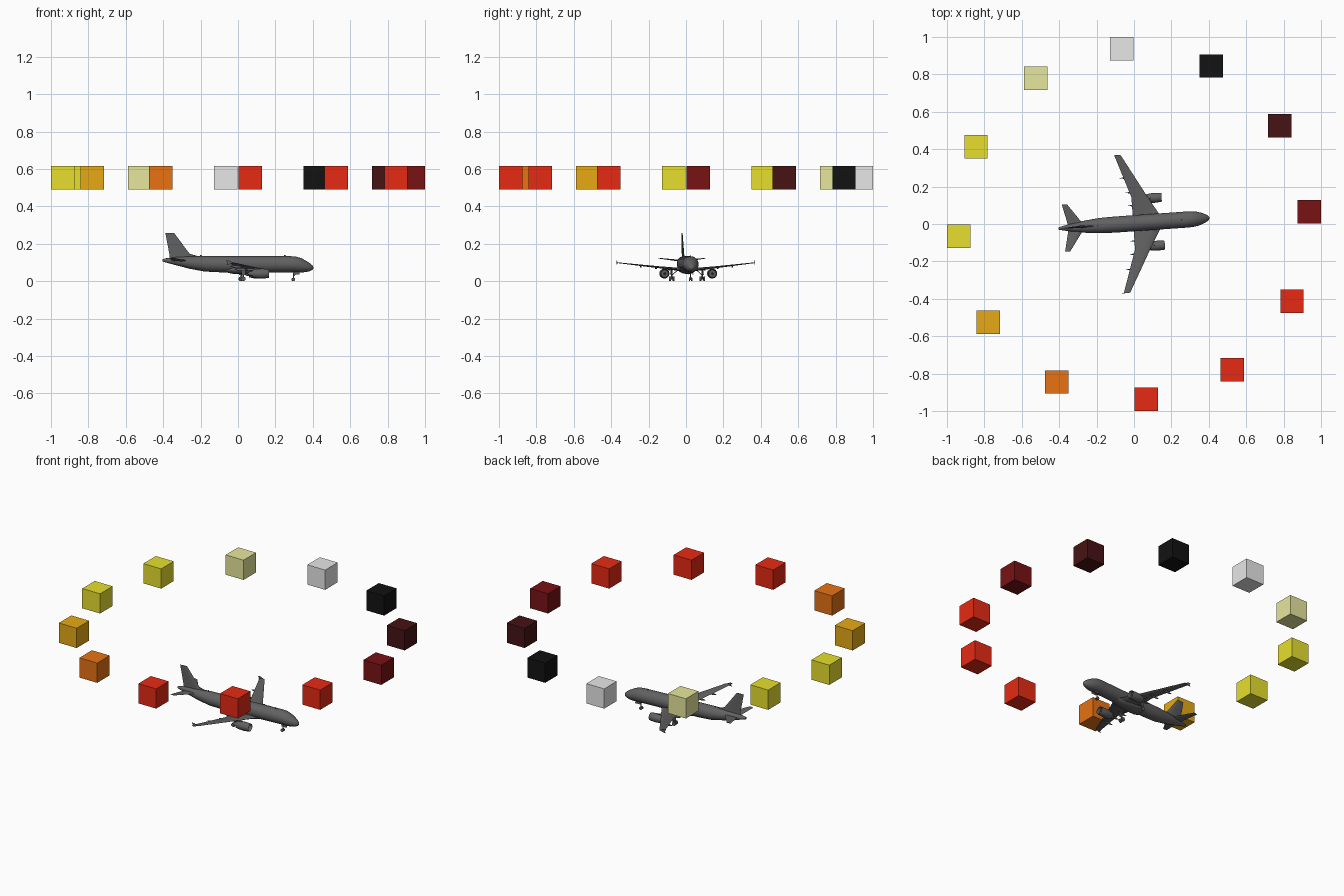
import bpy, bmesh, math
from mathutils import Vector, Matrix

cube = bpy.data.objects.get("Cube")
if cube:
    bpy.data.objects.remove(cube, do_unlink=True)

TURN = math.radians(4)
PLACE = Matrix.Rotation(TURN, 4, 'Z') @ Matrix.Translation((0, 0.004, 0))


def material(name, rgb):
    m = bpy.data.materials.new(name)
    m.use_nodes = True
    m.diffuse_color = (*rgb, 1)
    m.node_tree.nodes["Principled BSDF"].inputs["Base Color"].default_value = (*rgb, 1)
    return m


grey = material("airframe grey", (0.12, 0.12, 0.12))
ring_colors = {
    "maroon": (0.19, 0.006, 0.007),
    "dark maroon": (0.063, 0.006, 0.007),
    "black": (0.006, 0.006, 0.006),
    "white": (0.8, 0.8, 0.8),
    "pale yellow": (0.8, 0.8, 0.34),
    "yellow": (0.8, 0.74, 0.027),
    "amber": (0.8, 0.4, 0.007),
    "orange": (0.8, 0.17, 0.007),
    "red": (0.8, 0.023, 0.007),
}
mats = {n: material(n, c) for n, c in ring_colors.items()}


def finish(name, bm, mat, place=PLACE, smooth=True):
    """Turn a bmesh into an object, smooth except at sharp edges."""
    bmesh.ops.recalc_face_normals(bm, faces=bm.faces)
    bm.transform(place)
    for f in bm.faces:
        f.smooth = smooth
    for e in bm.edges:
        e.smooth = e.calc_face_angle(0) < 0.65
    me = bpy.data.meshes.new(name)
    bm.to_mesh(me)
    bm.free()
    me.materials.append(mat)
    ob = bpy.data.objects.new(name, me)
    bpy.context.collection.objects.link(ob)
    return ob


def loft(name, rings):
    """Skin a list of equal point rings and cap both ends."""
    bm = bmesh.new()
    vs = [[bm.verts.new(p) for p in r] for r in rings]
    n = len(vs[0])
    for a, b in zip(vs, vs[1:]):
        for i in range(n):
            j = (i + 1) % n
            bm.faces.new((a[i], a[j], b[j], b[i]))
    bm.faces.new(vs[0])
    bm.faces.new(vs[-1])
    return finish(name, bm, grey)


def tube(name, sections, y=0, sides=24):
    """Body along x from sections of (x, z centre, half width, half height)."""
    turns = [2 * math.pi * i / sides for i in range(sides)]
    return loft(name, [[(x, y + w * math.cos(t), z + h * math.sin(t)) for t in turns]
                       for x, z, w, h in sections])


# chord fraction (from leading edge) and thickness fraction of the aerofoil
FOIL = [(0, 0), (0.06, 0.32), (0.3, 0.55), (0.65, 0.36), (1, 0.02),
        (0.65, -0.3), (0.3, -0.45), (0.06, -0.28)]


def foil(name, sections, upright=False):
    """Wing from sections of (leading x, trailing x, span, height, thickness)."""
    rings = []
    for lead, trail, span, high, thick in sections:
        ring = []
        for c, t in FOIL:
            x = lead + (trail - lead) * c
            ring.append((x, t * thick, high) if upright else (x, span, high + t * thick))
        rings.append(ring)
    return loft(name, rings)


def cylinder(name, start, end, radius, sides=12):
    a, b = Vector(start), Vector(end)
    d = b - a
    bm = bmesh.new()
    bmesh.ops.create_cone(bm, cap_ends=True, segments=sides, radius1=radius,
                          radius2=radius, depth=d.length)
    bm.transform(Matrix.Translation((a + b) / 2) @ d.to_track_quat('Z', 'Y').to_matrix().to_4x4())
    return finish(name, bm, grey)


def wheel_pair(name, x, y, radius, gap, width):
    for s, label in ((1, "left"), (-1, "right")):
        c = y + s * gap
        cylinder(f"{name}_{label}", (x, c - width / 2, radius), (x, c + width / 2, radius), radius, 16)
    cylinder(name + "_axle", (x, y - gap, radius), (x, y + gap, radius), 0.0025, 8)


# Fuselage and belly fairing
body = [(0.405, 0.072, 0.003), (0.399, 0.073, 0.012), (0.386, 0.075, 0.021),
        (0.366, 0.079, 0.030), (0.34, 0.085, 0.038), (0.31, 0.09, 0.042),
        (0.28, 0.091, 0.043), (-0.1, 0.091, 0.043), (-0.18, 0.093, 0.041),
        (-0.26, 0.1, 0.033), (-0.33, 0.107, 0.022), (-0.385, 0.111, 0.011),
        (-0.404, 0.112, 0.006)]
tube("fuselage", [(x, z, r, r) for x, z, r in body], sides=32)
tube("belly_fairing", [(0.17, 0.062, 0.015, 0.008), (0.13, 0.062, 0.039, 0.02),
                       (0.05, 0.062, 0.045, 0.023), (-0.03, 0.062, 0.042, 0.022),
                       (-0.09, 0.064, 0.015, 0.01)])

# Tail fin with a small fillet at its foot, and roof aerials
foil("tail_fin", [(-0.235, -0.365, 0, 0.112, 0.014), (-0.252, -0.366, 0, 0.137, 0.013),
                  (-0.342, -0.389, 0, 0.258, 0.005)], upright=True)
foil("fin_fillet", [(-0.195, -0.33, 0, 0.128, 0.008), (-0.268, -0.33, 0, 0.15, 0.006)], upright=True)
for name, x in (("front_aerial", 0.26), ("rear_aerial", -0.19)):
    foil(name, [(x, x - 0.014, 0, 0.13, 0.003), (x - 0.006, x - 0.014, 0, 0.141, 0.002)], upright=True)

for s, side in ((1, "left"), (-1, "right")):
    # Wing with trailing edge kink and tip fence
    foil(side + "_wing", [(0.152, -0.004, s * 0.02, 0.06, 0.02), (0.132, -0.004, s * 0.05, 0.063, 0.017),
                          (0.08, -0.004, s * 0.14, 0.073, 0.011), (-0.046, -0.08, s * 0.369, 0.099, 0.004)])
    fence = [(-0.072, -0.088, 0.09), (-0.05, -0.082, 0.099), (-0.076, -0.09, 0.111)]
    loft(side + "_wing_fence", [[(a, s * 0.369 - 0.001, z), (b, s * 0.369 - 0.001, z),
                                 (b, s * 0.369 + 0.001, z), (a, s * 0.369 + 0.001, z)]
                                for a, b, z in fence])

    # Flap track fairings under the trailing edge
    for i, (x, y, z) in enumerate([(-0.004, 0.095, 0.062), (-0.011, 0.165, 0.07), (-0.038, 0.245, 0.079)]):
        tube(f"{side}_flap_fairing_{i + 1}",
             [(x + 0.05, z + 0.004, 0.001, 0.001), (x + 0.03, z, 0.004, 0.006),
              (x, z, 0.004, 0.006), (x - 0.022, z + 0.002, 0.001, 0.001)], s * y, 10)

    # Tailplane
    foil(side + "_tailplane", [(-0.262, -0.352, 0, 0.108, 0.011), (-0.282, -0.356, s * 0.03, 0.111, 0.009),
                               (-0.35, -0.378, s * 0.126, 0.123, 0.004)])

    # Engine with hollow intake, exhaust cone and pylon
    y = s * 0.128
    engine = [(0.135, 0.019), (0.15, 0.021), (0.157, 0.0225), (0.15, 0.0245),
              (0.12, 0.0265), (0.095, 0.0255), (0.068, 0.02), (0.068, 0.014),
              (0.05, 0.011), (0.05, 0.007), (0.036, 0.001)]
    tube(side + "_engine", [(x, 0.041, r, r) for x, r in engine], y)
    tube(side + "_engine_spinner", [(0.134, 0.041, 0.007, 0.007), (0.147, 0.041, 0.001, 0.001)], y, 12)
    loft(side + "_engine_pylon", [[(a, y - w, z), (b, y - w, z), (b, y + w, z), (a, y + w, z)]
                                  for a, b, z, w in ((0.125, 0.045, 0.058, 0.004),
                                                     (0.1, 0.02, 0.072, 0.003))])

    # Main landing gear with leg, brace and door
    y = s * 0.082
    wheel_pair(side + "_main_wheel", 0.022, y, 0.0125, 0.01, 0.009)
    cylinder(side + "_main_leg", (0.022, y, 0.012), (0.024, y, 0.066), 0.0035)
    cylinder(side + "_main_brace", (0.022, y, 0.032), (0.024, y - s * 0.03, 0.058), 0.002, 8)
    loft(side + "_main_door", [[(0.012, y + s * w, z), (0.034, y + s * w, z),
                                (0.034, y + s * (w + 0.0015), z), (0.012, y + s * (w + 0.0015), z)]
                               for z, w in ((0.032, 0.005), (0.064, 0.008))])

    # Nose gear door
    loft(side + "_nose_door", [[(0.295, s * w, z), (0.33, s * w, z),
                                (0.33, s * (w + 0.0015), z), (0.295, s * (w + 0.0015), z)]
                               for z, w in ((0.036, 0.011), (0.053, 0.009))])

# Nose landing gear
wheel_pair("nose_wheel", 0.297, 0, 0.0095, 0.006, 0.005)
cylinder("nose_leg", (0.297, 0, 0.009), (0.3, 0, 0.056), 0.003)
cylinder("nose_brace", (0.298, 0, 0.026), (0.322, 0, 0.054), 0.0018, 8)

# Ring of floating coloured cubes
order = ["maroon", "dark maroon", "black", "white", "pale yellow", "yellow",
         "yellow", "amber", "orange", "red", "red", "red"]
for i, color in enumerate(order):
    a = TURN + i * math.pi / 6
    bm = bmesh.new()
    bmesh.ops.create_cube(bm, size=0.125)
    spot = Matrix.Translation((0.94 * math.cos(a), 0.94 * math.sin(a), 0.553))
    finish(f"ring_cube_{i + 1}", bm, mats[color], spot, smooth=False)
